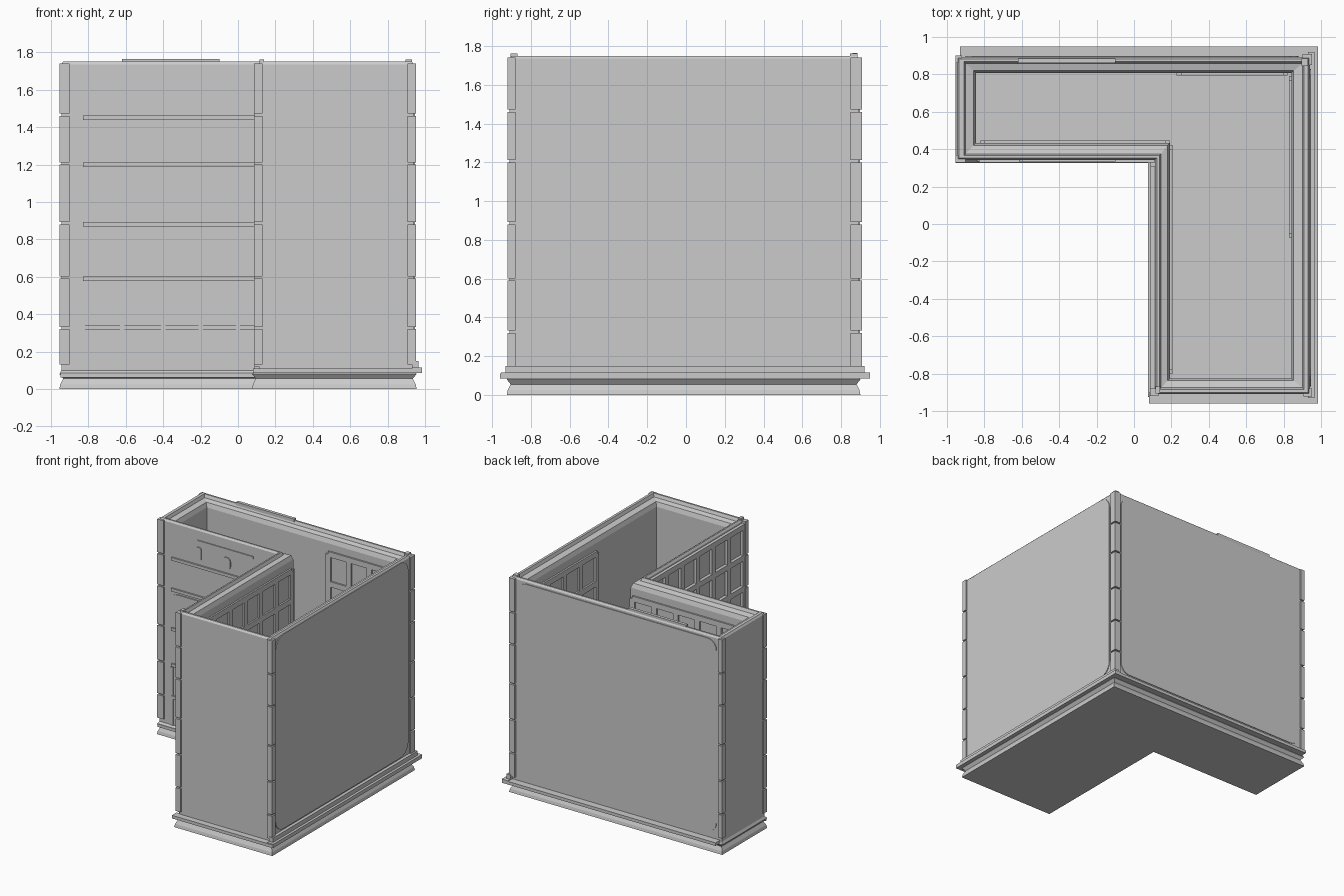
import bpy, bmesh, math

if "Cube" in bpy.data.objects:
    bpy.data.objects.remove(bpy.data.objects["Cube"])

grey = bpy.data.materials.new("plain grey")
grey.diffuse_color = (0.6, 0.6, 0.6, 1)
grey.use_nodes = True
grey.node_tree.nodes["Principled BSDF"].inputs["Base Color"].default_value = grey.diffuse_color

# L plans as (left, wing front, yard side, leg front, right, back)
BASE = (-.955, .325, .075, -.925, .955, .90)
WALL = (-.945, .343, .113, -.91, .94, .892)
RIM = (-.91, .365, .135, -.885, .91, .868)
INSIDE = (-.845, .433, .192, -.825, .842, .808)


def make(name, bm):
    bmesh.ops.recalc_face_normals(bm, faces=bm.faces)
    me = bpy.data.meshes.new(name)
    bm.to_mesh(me)
    bm.free()
    ob = bpy.data.objects.new(name, me)
    bpy.context.collection.objects.link(ob)
    me.materials.append(grey)
    return ob


def outline(plan, d):
    """Corners of an L plan grown outward by d."""
    l, w, s, f, r, b = plan
    return [(l - d, w - d), (s - d, w - d), (s - d, f - d),
            (r + d, f - d), (r + d, b + d), (l - d, b + d)]


def loft(name, profile):
    bm = bmesh.new()
    rings = [[bm.verts.new((x, y, z)) for x, y in outline(p, d)] for p, d, z in profile]
    for a, b in zip(rings, rings[1:]):
        for i in range(6):
            j = (i + 1) % 6
            bm.faces.new((a[i], a[j], b[j], b[i]))
    bm.faces.new(rings[0])
    bm.faces.new(rings[-1])
    return make(name, bm)


def boxes(name, items):
    """One object from boxes given as (x0, x1, y0, y1, z0, z1)."""
    bm = bmesh.new()
    for x0, x1, y0, y1, z0, z1 in items:
        for v in bmesh.ops.create_cube(bm, size=1)["verts"]:
            v.co = (x1 if v.co.x > 0 else x0, y1 if v.co.y > 0 else y0,
                    z1 if v.co.z > 0 else z0)
    return make(name, bm)


def rounded_plate(name, axis, at, thick, a0, a1, z0, z1, r):
    """Thin rounded panel on a wall across the given axis."""
    bm = bmesh.new()
    pts = []
    for cx, cz, start in ((a1 - r, z1 - r, 0), (a0 + r, z1 - r, 90),
                          (a0 + r, z0 + r, 180), (a1 - r, z0 + r, 270)):
        for k in range(6):
            t = math.radians(start + 18 * k)
            pts.append((cx + r * math.cos(t), cz + r * math.sin(t)))
    put = (lambda a, z: (at, a, z)) if axis == "x" else (lambda a, z: (a, at, z))
    f = bm.faces.new([bm.verts.new(put(a, z)) for a, z in pts])
    for v in bmesh.ops.extrude_face_region(bm, geom=[f])["geom"]:
        if isinstance(v, bmesh.types.BMVert):
            v.co["xy".index(axis)] += thick
    return make(name, bm)


# Hollow shell: plinth, outer wall, stepped rim, inner wall, floor
loft("building_shell", [(BASE, 0, 0), (BASE, -.005, .025), (BASE, -.02, .055),
                        (BASE, 0, .08), (WALL, 0, .10), (WALL, 0, 1.735),
                        (WALL, -.01, 1.75), (RIM, 0, 1.75), (RIM, -.01, 1.725),
                        (INSIDE, .012, 1.715), (INSIDE, 0, 1.68), (INSIDE, 0, .10)])

# Projecting ledge around the outer sides of the base
boxes("base_ledge", [(-.93, .96, .885, .95, .085, .11), (.93, .985, -.955, .95, .085, .115),
                     (.08, .985, -.96, -.90, .085, .11), (.93, .965, -.93, .92, .115, .15)])

# Corner posts, with small gaps between storeys
levels = [.12, .32, .59, .88, 1.2, 1.46, 1.74]
posts = []
for z0, z1 in zip(levels, levels[1:]):
    z0 += .012
    posts += [(.90, .952, .85, .908, z0, z1), (.905, .952, -.922, -.88, z0, z1),
              (.085, .13, -.92, -.88, z0, z1), (-.955, -.90, .33, .37, z0, z1),
              (-.955, -.92, .86, .902, z0, z1)]
boxes("corner_posts", posts)

# Smooth panels on the blank outer walls
rounded_plate("right_panel", "x", .94, .006, -.87, .83, .16, 1.735, .10)
rounded_plate("back_panel", "y", .892, .006, -.90, .88, .16, 1.72, .08)

# Front facade of the left wing: floor bands, uprights and raised panels
bands = [(-.83, .11, .33, .345, z - .012, z + .012) for z in (.33, .59, .88, 1.2, 1.45)]
bands += [(-.95, .11, .325, .345, .06, .085), (-.60, -.10, .335, .345, 1.64, 1.66)]
bands += [(x - .012, x + .012, .336, .345, .10, .57) for x in (-.83, -.62, -.4, -.2, 0)]
boxes("front_floor_bands", bands)
rounded_plate("front_wide_panel", "y", .343, -.008, -.84, .08, .90, 1.17, .06)
rounded_plate("front_short_panel", "y", .343, -.008, -.76, -.09, .61, .86, .07)
for n, (x, z, w, h) in enumerate([(-.59, 1.55, .025, .055), (-.34, 1.54, .035, .05),
                                  (-.18, .48, .06, .05), (-.62, .45, .015, .06)]):
    rounded_plate(f"front_window_{n}", "y", .343, -.008, x - w, x + w, z - h, z + h,
                  min(w, h) * .9)


def grid(a0, a1, n, zs, half, place):
    """Window bars: n + 1 uprights and a rail at each height."""
    ups = [a0 + (a1 - a0) * i / n for i in range(n + 1)]
    return ([place(u - half, u + half, zs[0], zs[-1]) for u in ups] +
            [place(a0, a1, z - half, z + half) for z in zs])


# Window grid on the inner facade facing the yard
rows = [.12, .33, .59, .88, 1.2, 1.45, 1.70]
boxes("yard_window_grid",
      grid(-.88, .31, 6, rows, .022, lambda a, b, c, d: (.088, .118, a, b, c, d)))

# Window grids on the inside of the walls
inner = [.16, .40, .64, .88, 1.12, 1.36, 1.60]
boxes("inside_window_grid",
      grid(-.78, .40, 6, inner, .022, lambda a, b, c, d: (.185, .205, a, b, c, d)) +
      grid(-.05, .77, 4, inner, .022, lambda a, b, c, d: (.828, .85, a, b, c, d)) +
      grid(.25, .80, 3, inner, .022, lambda a, b, c, d: (a, b, .794, .815, c, d)) +
      grid(-.80, .17, 5, inner, .022, lambda a, b, c, d: (a, b, .425, .446, c, d)))

# Low crest along the roof rim
boxes("roof_crest", [(-.62, -.10, .86, .885, 1.74, 1.765),
                     (.115, .14, -.905, -.87, 1.74, 1.762),
                     (.895, .93, .845, .885, 1.74, 1.762)])
